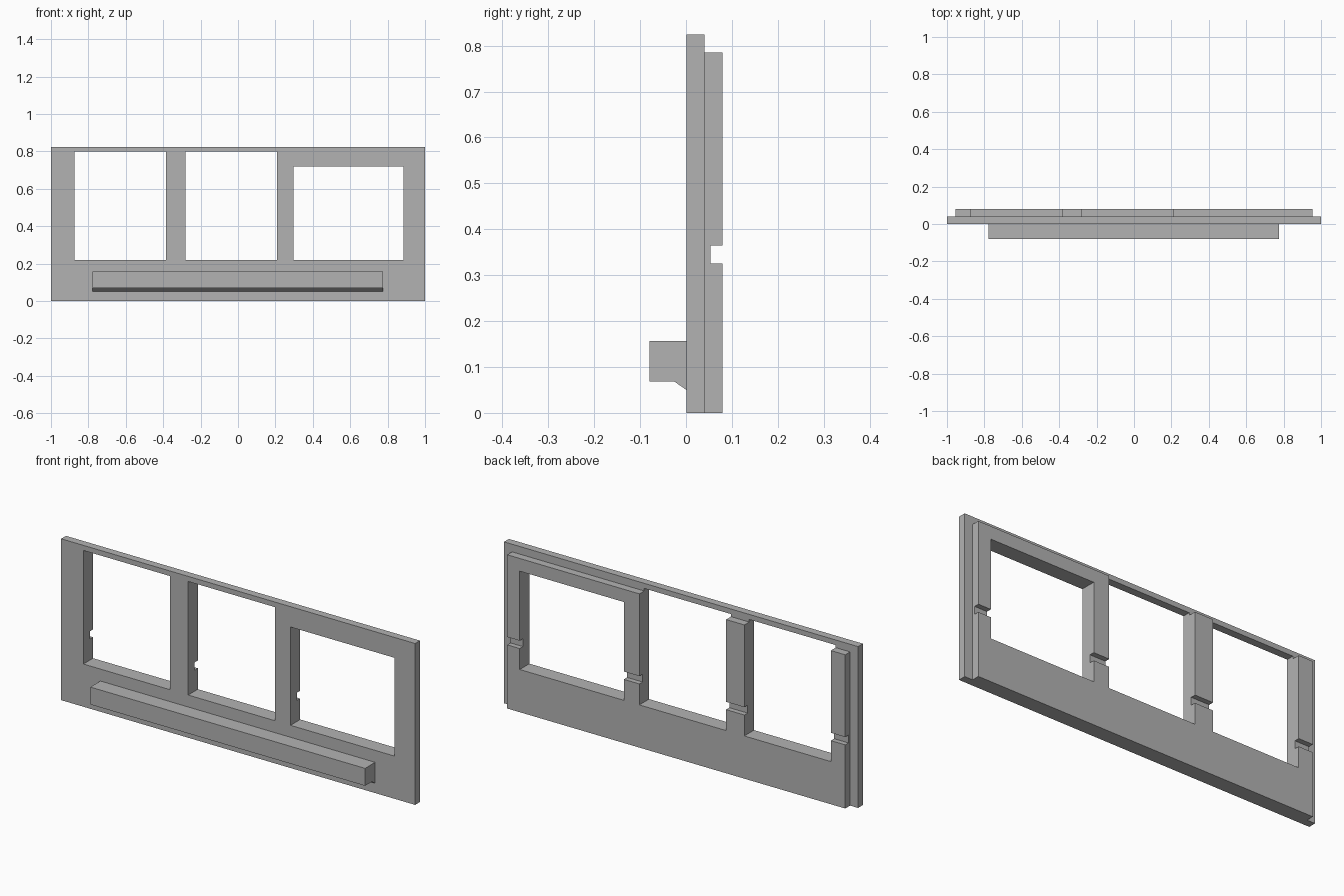
import bpy
import bmesh

if "Cube" in bpy.data.objects:
    bpy.data.objects.remove(bpy.data.objects["Cube"])

grey = bpy.data.materials.new("plain grey")
grey.diffuse_color = (0.45, 0.45, 0.45, 1)
grey.use_nodes = True
grey.node_tree.nodes["Principled BSDF"].inputs["Base Color"].default_value = grey.diffuse_color

Y_FACE, Y_STEP, Y_BACK = 0.001, 0.04, 0.079


def prism(name, profile, x0, x1):
    """Extrude a (y, z) profile from x0 to x1."""
    bm = bmesh.new()
    face = bm.faces.new([bm.verts.new((x0, y, z)) for y, z in profile])
    ext = bmesh.ops.extrude_face_region(bm, geom=[face])["geom"]
    moved = [v for v in ext if isinstance(v, bmesh.types.BMVert)]
    bmesh.ops.translate(bm, verts=moved, vec=(x1 - x0, 0, 0))
    bmesh.ops.recalc_face_normals(bm, faces=bm.faces)
    mesh = bpy.data.meshes.new(name)
    bm.to_mesh(mesh)
    bm.free()
    mesh.materials.append(grey)
    obj = bpy.data.objects.new(name, mesh)
    bpy.context.collection.objects.link(obj)
    return obj


def box(name, x0, x1, y0, y1, z0, z1):
    return prism(name, [(y0, z0), (y1, z0), (y1, z1), (y0, z1)], x0, x1)


def boolean(target, tool, operation):
    """Apply a boolean and discard the tool."""
    mod = target.modifiers.new(operation, "BOOLEAN")
    mod.operation, mod.solver, mod.object = operation, "EXACT", tool
    bpy.context.view_layer.objects.active = target
    bpy.ops.object.modifier_apply(modifier=mod.name)
    bpy.data.objects.remove(tool, do_unlink=True)


# Stepped wall: wide front panel with a smaller backing layer
wall = prism("window_wall", [(Y_FACE, 0), (Y_BACK, 0), (Y_BACK, 0.785),
                             (Y_STEP, 0.785), (Y_STEP, 0.824), (Y_FACE, 0.824)],
             -0.955, 0.955)
for side in (-1, 1):
    a, b = sorted((side * 0.9, side))
    boolean(wall, box("side_flange", a, b, Y_FACE, Y_STEP, 0, 0.824), "UNION")

# Window openings; the two taller ones break through the top of the backing
for x0, x1, top in ((-0.874, -0.385, 0.798), (-0.282, 0.208, 0.798),
                    (0.296, 0.884, 0.72)):
    boolean(wall, box("window_cutter", x0, x1, -0.2, 0.2, 0.218, top), "DIFFERENCE")

# Horizontal groove across the back of the posts
boolean(wall, box("groove_cutter", -1.2, 1.2, 0.053, 0.2, 0.325, 0.365), "DIFFERENCE")

# Front ledge with a chamfered underside
ledge = prism("front_ledge", [(0.02, 0.05), (Y_FACE, 0.05), (-0.025, 0.068),
                              (-0.08, 0.068), (-0.08, 0.157), (0.02, 0.157)],
              -0.778, 0.774)
boolean(wall, ledge, "UNION")
